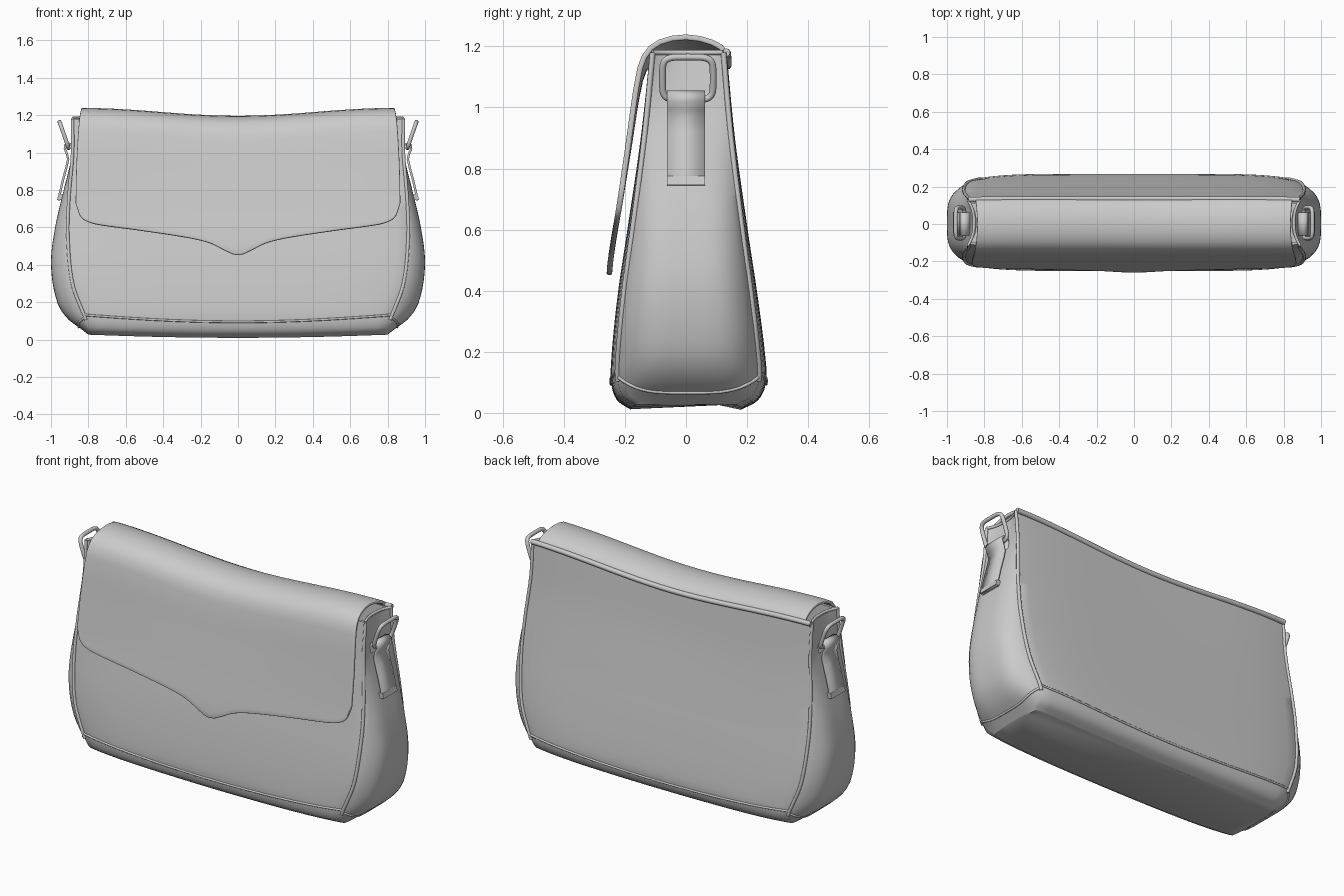
import bpy, bmesh, math
from mathutils import Vector

cube = bpy.data.objects.get("Cube")
if cube:
    bpy.data.objects.remove(cube)

leather = bpy.data.materials.new("plain grey")
leather.use_nodes = True
GREY = (0.6, 0.6, 0.6, 1)
leather.diffuse_color = GREY
leather.node_tree.nodes["Principled BSDF"].inputs["Base Color"].default_value = GREY


def curve_at(keys, x):
    """Smooth interpolation through (position, value) keys."""
    x = min(max(x, keys[0][0]), keys[-1][0])
    n = len(keys)
    slope = lambda i: ((keys[min(i + 1, n - 1)][1] - keys[max(i - 1, 0)][1])
                       / (keys[min(i + 1, n - 1)][0] - keys[max(i - 1, 0)][0]))
    for i in range(n - 1):
        (a, p), (b, q) = keys[i], keys[i + 1]
        if x <= b:
            t, d = (x - a) / (b - a), b - a
            return ((2*t**3 - 3*t*t + 1) * p + (t**3 - 2*t*t + t) * d * slope(i)
                    + (3*t*t - 2*t**3) * q + (t**3 - t*t) * d * slope(i + 1))


def finish(name, bm, angle=40):
    bmesh.ops.recalc_face_normals(bm, faces=bm.faces)
    mesh = bpy.data.meshes.new(name)
    bm.to_mesh(mesh)
    bm.free()
    obj = bpy.data.objects.new(name, mesh)
    bpy.context.collection.objects.link(obj)
    mesh.materials.append(leather)
    bpy.ops.object.select_all(action='DESELECT')
    obj.select_set(True)
    bpy.context.view_layer.objects.active = obj
    bpy.ops.object.shade_smooth_by_angle(angle=math.radians(angle))
    return obj


def skin(bm, rows, closed=False):
    """Bridge rows of points with quads and return the vertex rows."""
    grid = [[bm.verts.new(p) for p in row] for row in rows]
    n = len(grid[0])
    for a, b in zip(grid, grid[1:]):
        for i in range(n if closed else n - 1):
            j = (i + 1) % n
            bm.faces.new((a[i], a[j], b[j], b[i]))
    return grid


def tube(name, points, radius, cyclic=False):
    """Round cord swept along a path."""
    pts = [Vector(p) for p in points]
    n, rows = len(pts), []
    for i, p in enumerate(pts):
        a = pts[(i - 1) % n] if cyclic else pts[max(i - 1, 0)]
        b = pts[(i + 1) % n] if cyclic else pts[min(i + 1, n - 1)]
        d = (b - a).normalized()
        ref = Vector((1, 0, 0)) if abs(d.x) < 0.8 else Vector((0, 1, 0))
        u = d.cross(ref).normalized()
        v = d.cross(u)
        rows.append([p + radius * (math.cos(k * math.pi / 5) * u + math.sin(k * math.pi / 5) * v)
                     for k in range(10)])
    bm = bmesh.new()
    grid = skin(bm, rows + rows[:1] if cyclic else rows, closed=True)
    if cyclic:
        bmesh.ops.remove_doubles(bm, verts=bm.verts, dist=1e-5)
    else:
        bm.faces.new(grid[0])
        bm.faces.new(grid[-1])
    return finish(name, bm)


# Body measurements by height
TOP = 1.18
FRONT = [(0.01, -.18), (.04, -.225), (.1, -.245), (.2, -.243), (.4, -.222), (.6, -.192), (.9, -.15), (TOP, -.12)]
BACK = [(0.01, .18), (.04, .235), (.1, .262), (.2, .258), (.4, .232), (.6, .202), (.9, .162), (TOP, .135)]
EDGE = [(0.01, .79), (.05, .80), (.12, .82), (.3, .885), (.55, .91), (.75, .905), (1, .885), (TOP, .885)]
SIDE = [(0.01, .80), (.05, .845), (.1, .905), (.2, .967), (.4, 1.0), (.6, .978), (.8, .932), (1, .883), (TOP, .855)]


def sag(u, z):
    s = min(max((z - 0.6) / 0.55, 0), 1)
    return 0.042 * s * s * (3 - 2 * s) * (1 + math.cos(math.pi * min(abs(u), 1))) / 2


def panel_point(u, z, keys):
    """Point on the front or back panel, u from -1 to 1 across."""
    lift = 0.018 * u * u * max(0, 1 - z / 0.15)
    y = curve_at(keys, z) * (1 - 0.09 * abs(u) ** 6)
    return (u * curve_at(EDGE, z), y, z - sag(u, z) + lift)


def gusset_point(t, z, side):
    """Point on a side gusset, t from -1 front to 1 back."""
    f, b = panel_point(1, z, FRONT), panel_point(1, z, BACK)
    e, w = curve_at(EDGE, z), curve_at(SIDE, z)
    x = e + (w - e) * (1 - abs(t) ** (4 if w > e else 2.5))
    return (side * x, (f[1] + b[1]) / 2 + t * (b[1] - f[1]) / 2, f[2])


def ring(z):
    us = [-1 + i / 14 for i in range(28)]
    ts = [-1 + i / 8 for i in range(16)]
    return ([panel_point(u, z, FRONT) for u in us]
            + [gusset_point(t, z, 1) for t in ts]
            + [panel_point(-u, z, BACK) for u in us]
            + [gusset_point(-t, z, -1) for t in ts])


# Bag body with recessed opening
heights = [.01, .015, .022, .03, .04, .055, .075, .1, .125, .15]
heights += [.15 + (TOP - .15) * i / 26 for i in range(1, 27)]
rows = [ring(z) for z in heights]
inner = [(x * .985, y * .88, z) for x, y, z in rows[-1]]
rows += [inner, [(x, y, z - .12) for x, y, z in inner]]
bm = bmesh.new()
grid = skin(bm, rows, closed=True)
bm.faces.new(grid[0])
bm.faces.new(grid[-1])
finish("bag_body", bm)

# Piped seams along the panels
span = [-1 + i / 20 for i in range(41)]
for label, keys in (("front", FRONT), ("back", BACK)):
    for side, word in ((1, "left"), (-1, "right")):
        tube(f"{label}_{word}_seam", [panel_point(side, .1 + (TOP - .1) * i / 36, keys) for i in range(37)], .009)
    tube(f"{label}_bottom_seam", [panel_point(u, .095 + .035 * u * u, keys) for u in span], .006)
tube("back_top_rim", [Vector(panel_point(u, TOP, BACK)) + Vector((0, .008 * u ** 6, 0)) for u in span], .014)
for side, word in ((1, "left"), (-1, "right")):
    tube(f"{word}_gusset_rim", [gusset_point(-1 + i / 8, TOP, side) for i in range(17)], .008)
    tube(f"{word}_lower_seam", [gusset_point(-1 + i / 12, .055 + .06 * (-1 + i / 12) ** 4, side)
                                for i in range(25)], .006)

# Flap: bends over the top, then hangs to a pointed lower edge
ARCH = [(.128, 1.178), (.115, 1.197), (.085, 1.213), (.045, 1.225), (0, 1.23), (-.045, 1.226),
        (-.085, 1.214), (-.115, 1.195), (-.137, 1.165), (-.15, 1.13)]
HANG = [(.4, -.254), (.5, -.247), (.7, -.215), (.9, -.186), (1.05, -.165), (1.13, -.15)]
HEM = [(0, .452), (.03, .456), (.1, .485), (.17, .515), (.3, .543), (.6, .583), (.85, .613),
       (.93, .632), (.975, .665), (1, .73)]
WIDTH = [(.45, .868), (.7, .868), (.9, .865), (1.1, .855), (1.2, .845), (1.24, .835)]
columns = []
for i in range(81):
    u = math.sin((-1 + i / 40) * math.pi / 2) * .6 + (-1 + i / 40) * .4
    hem = curve_at(HEM, abs(u))
    path = list(ARCH)
    for k in range(1, 25):
        z = 1.13 + (hem - 1.13) * k / 24
        path.append((curve_at(HANG, z), z))
    columns.append([(u * curve_at(WIDTH, z), y, z - sag(u, z)) for y, z in path])
bm = bmesh.new()
skin(bm, columns)
flap = finish("front_flap", bm)
thick = flap.modifiers.new("thickness", 'SOLIDIFY')
thick.thickness = .018
thick.offset = 0
soft = flap.modifiers.new("soft_edge", 'BEVEL')
soft.width = .005
soft.segments = 2
soft.limit_method = 'ANGLE'
soft.angle_limit = math.radians(50)

# Side hardware: strap tab looped through a tilted rectangular ring
LOOP = [(.957, .745), (.953, .78), (.937, .85), (.918, .92), (.908, .965), (.915, .995), (.926, 1.02),
        (.924, 1.04), (.91, 1.05), (.893, 1.045), (.882, 1.025), (.88, .99), (.88, .95)]
for side, word in ((1, "left"), (-1, "right")):
    bm = bmesh.new()
    skin(bm, [[(side * x, y, z) for x, z in LOOP] for y in (-.062, .062)])
    tab = finish(f"{word}_strap_tab", bm, 50)
    mod = tab.modifiers.new("thickness", 'SOLIDIFY')
    mod.thickness = .012
    mod.offset = 0

    # Stitched bar at the foot of the tab
    bm = bmesh.new()
    bmesh.ops.create_cube(bm, size=1)
    for v in bm.verts:
        v.co = (side * (.951 + v.co.x * .026 - v.co.z * .008), v.co.y * .126, .761 + v.co.z * .03)
    finish(f"{word}_tab_bar", bm)

    # Rounded ring
    pts = []
    for k in range(40):
        a = 2 * math.pi * k / 40
        power = lambda c: math.copysign(abs(c) ** .42, c)
        h = power(math.sin(a))
        pts.append((side * (.93 + .024 * h), .006 + .083 * power(math.cos(a)), 1.095 + .07 * h))
    tube(f"{word}_ring", pts, .011, cyclic=True)
